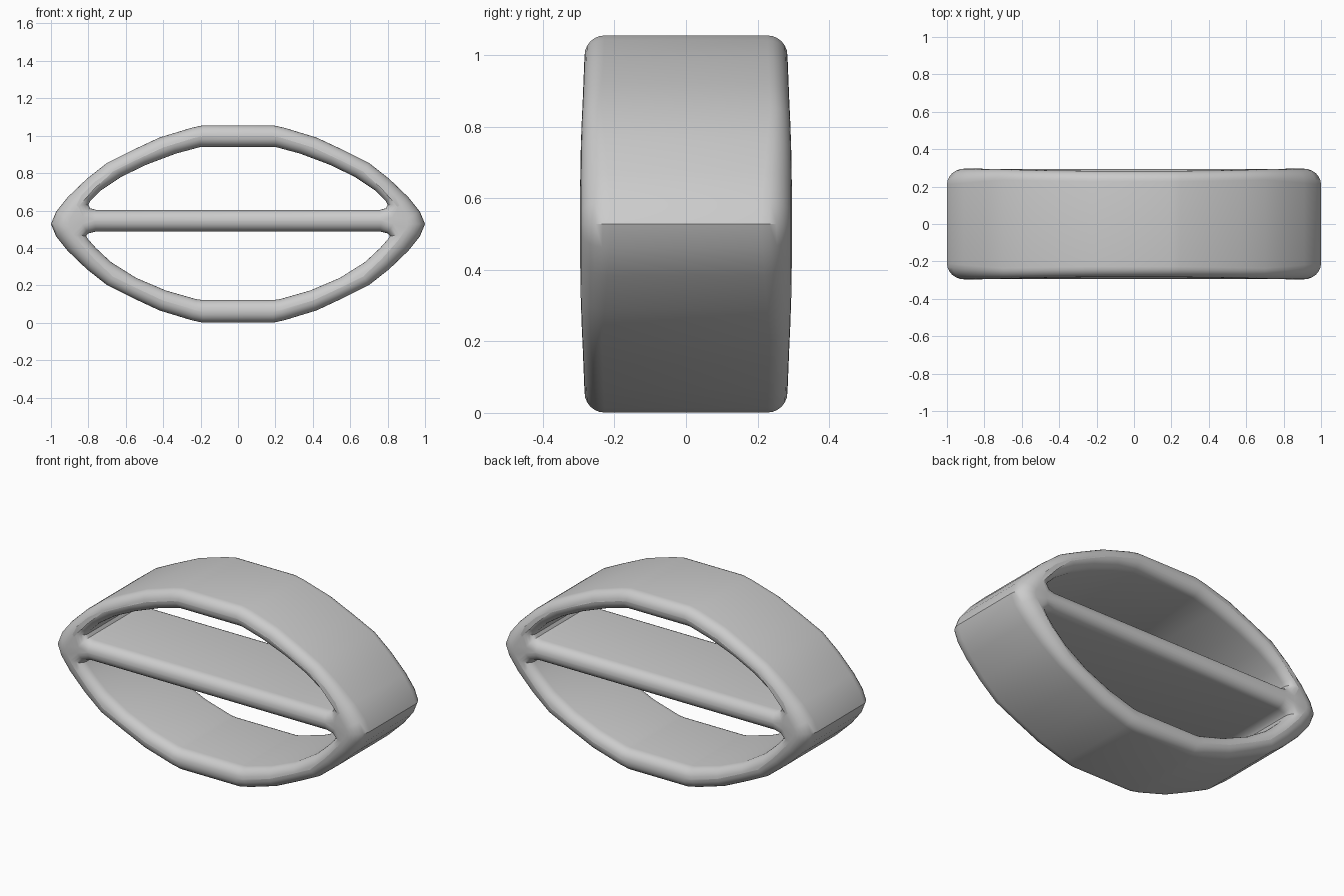
import bpy, bmesh, math
from mathutils import Vector

if "Cube" in bpy.data.objects:
    bpy.data.objects.remove(bpy.data.objects["Cube"])

MID = 0.528      # height of the pointed ends
ROUND = 0.056    # edge rounding
STEPS = 6

# Right-hand halves of the profiles, each running clockwise from the top
rim_quarter = [(0.19, 1.055), (0.25, 1.042), (0.42, 0.99), (0.57, 0.92), (0.70, 0.855),
               (0.81, 0.768), (0.91, 0.672), (0.972, 0.595)]
rim_half = rim_quarter + [(1.0, MID)] + [(x, 2 * MID - z) for x, z in reversed(rim_quarter)]
upper_half = [(0.2, 0.94), (0.33, 0.905), (0.49, 0.845), (0.625, 0.78), (0.73, 0.71),
              (0.79, 0.65), (0.80, 0.63), (0.79, 0.612), (0.76, 0.604)]
lower_half = [(0.76, 0.488), (0.80, 0.478), (0.812, 0.464), (0.80, 0.445), (0.76, 0.40),
              (0.68, 0.325), (0.545, 0.24), (0.385, 0.172), (0.22, 0.125), (0.19, 0.122)]


def mirrored(half):
    """Close a half profile by mirroring it across x = 0."""
    return [Vector(p) for p in half] + [Vector((-x, z)) for x, z in reversed(half)]


def offset(loop, amount):
    """Move a clockwise loop inward by amount(x), or outward if negative."""
    out = []
    for i, p in enumerate(loop):
        a = (p - loop[i - 1]).normalized()
        b = (loop[(i + 1) % len(loop)] - p).normalized()
        na, nb = Vector((a.y, -a.x)), Vector((b.y, -b.x))
        out.append(p + (na + nb) / (1 + na.dot(nb)) * amount(p.x))
    return out


def half_depth(x):
    """The body is slightly deeper towards its pointed ends."""
    return 0.283 + 0.013 * min(1, abs(x) / 0.85) ** 2


def rounded_wall(bm, loop, sign):
    """Wall through the depth with rounded edges; returns its two open borders."""
    def radius(x):
        return ROUND + (0.03 * max(0, (abs(x) - 0.7) / 0.3) if sign > 0 else 0)
    rings = []
    for side in (-1, 1):
        for k in range(STEPS + 1):
            t = math.pi / 2 * (k if side > 0 else STEPS - k) / STEPS
            pts = offset(loop, lambda x: sign * radius(x) * (1 - math.cos(t)))
            rings.append([bm.verts.new((q.x, side * (half_depth(p.x) - radius(p.x) * (1 - math.sin(t))), q.y))
                          for p, q in zip(loop, pts)])
    n = len(loop)
    for r, s in zip(rings, rings[1:]):
        for i in range(n):
            j = (i + 1) % n
            bm.faces.new((r[i], r[j], s[j], s[i]))
    return [[bm.edges.get((r[i], r[(i + 1) % n])) for i in range(n)] for r in (rings[0], rings[-1])]


# Rim and the two openings that leave the crossbar between them
bm = bmesh.new()
walls = [rounded_wall(bm, mirrored(rim_half), 1),
         rounded_wall(bm, mirrored(upper_half), -1),
         rounded_wall(bm, mirrored(lower_half), -1)]

# Front and back caps
for side, direction in ((0, -1), (1, 1)):
    edges = [e for wall in walls for e in wall[side]]
    bmesh.ops.triangle_fill(bm, edges=edges, use_beauty=True, normal=(0, direction, 0))
bmesh.ops.recalc_face_normals(bm, faces=bm.faces)

mesh = bpy.data.meshes.new("pointed_frame")
bm.to_mesh(mesh)
bm.free()
frame = bpy.data.objects.new("pointed_frame_with_crossbar", mesh)
bpy.context.collection.objects.link(frame)

# Plain grey material
grey = bpy.data.materials.new("light_grey")
grey.use_nodes = True
grey.diffuse_color = (0.6, 0.6, 0.6, 1)
grey.node_tree.nodes["Principled BSDF"].inputs["Base Color"].default_value = (0.6, 0.6, 0.6, 1)
mesh.materials.append(grey)

bpy.ops.object.select_all(action="DESELECT")
frame.select_set(True)
bpy.context.view_layer.objects.active = frame
bpy.ops.object.shade_smooth_by_angle(angle=math.radians(40))
